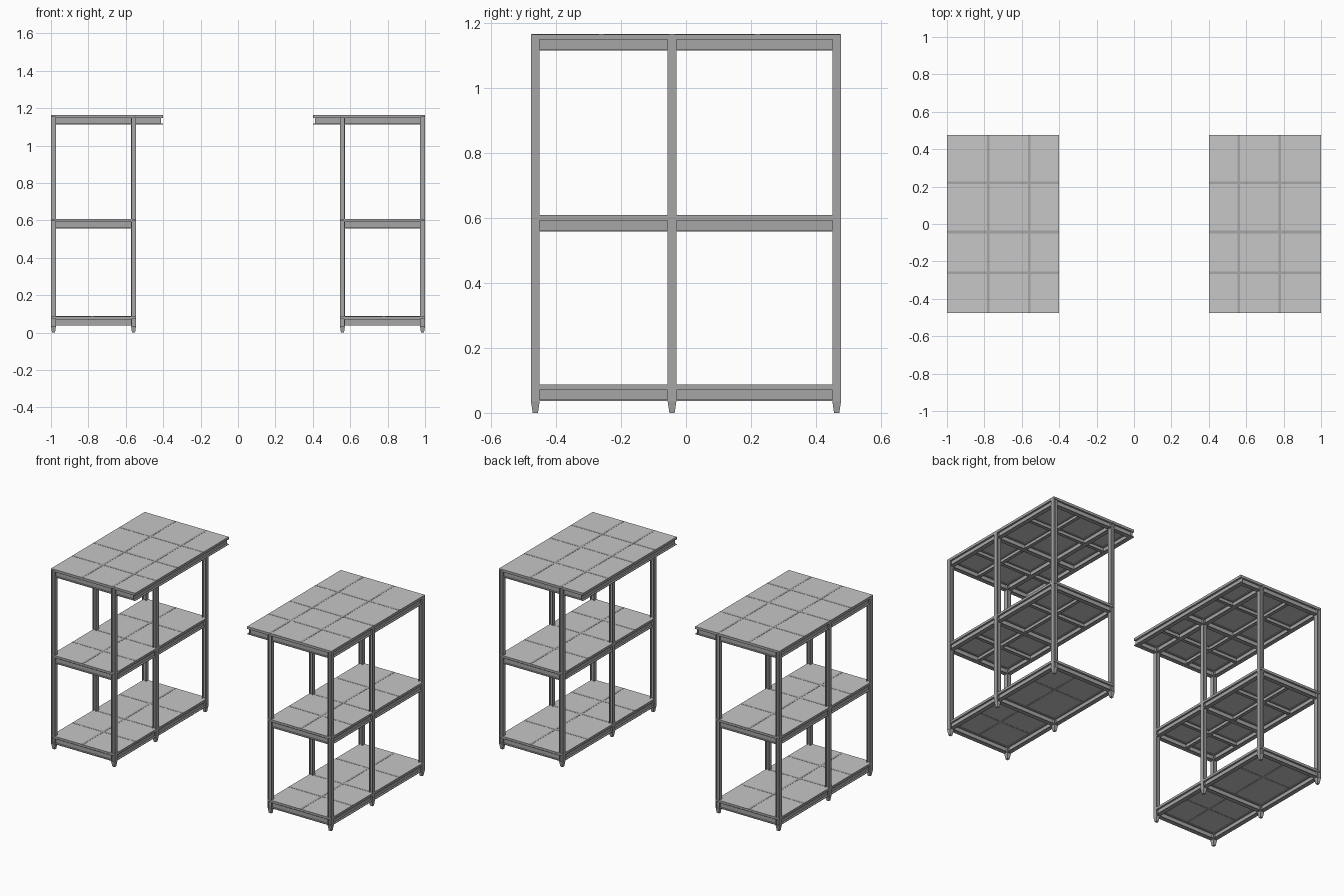
import bpy, bmesh
from mathutils import Vector

cube = bpy.data.objects.get("Cube")
if cube:
    bpy.data.objects.remove(cube, do_unlink=True)


def material(name, value):
    m = bpy.data.materials.new(name)
    m.use_nodes = True
    colour = (value, value, value, 1)
    m.diffuse_color = colour
    m.node_tree.nodes["Principled BSDF"].inputs["Base Color"].default_value = colour
    return m


steel = material("grey steel", 0.38)
panel = material("light floor panel", 0.57)

W = 0.027       # section width of posts and beams
FL = 0.004      # flange and web thickness
DEPTH = 0.038   # beam depth
SLAB = 0.012    # floor thickness


def finish(name, bm, *mats):
    bmesh.ops.recalc_face_normals(bm, faces=bm.faces)
    me = bpy.data.meshes.new(name)
    bm.to_mesh(me)
    bm.free()
    for m in mats:
        me.materials.append(m)
    ob = bpy.data.objects.new(name, me)
    bpy.context.collection.objects.link(ob)
    return ob


def box(bm, lo, hi):
    lo, hi = Vector(lo), Vector(hi)
    verts = bmesh.ops.create_cube(bm, size=1)["verts"]
    for v in verts:
        v.co = Vector(v.co[i] * (hi[i] - lo[i]) + (hi[i] + lo[i]) / 2 for i in range(3))
    return verts


def i_section(bm, start, end, side, up, width, depth):
    """Extrude an I profile, centred on the line from start to end."""
    start, end, side, up = map(Vector, (start, end, side, up))
    w, d, t = width / 2, depth / 2, FL / 2
    half = [(w, -d), (w, FL - d), (t, FL - d), (t, d - FL), (w, d - FL), (w, d)]
    outline = half + [(-a, -b) for a, b in half]
    face = bm.faces.new([bm.verts.new(start + side * a + up * b) for a, b in outline])
    ext = bmesh.ops.extrude_face_region(bm, geom=[face])["geom"]
    bmesh.ops.translate(bm, vec=end - start,
                        verts=[g for g in ext if isinstance(g, bmesh.types.BMVert)])


def beam_x(bm, x0, x1, y, top, width=W, depth=DEPTH):
    z = top - depth / 2
    i_section(bm, (x0, y, z), (x1, y, z), (0, 1, 0), (0, 0, 1), width, depth)


def beam_y(bm, x, y0, y1, top, width=W, depth=DEPTH):
    z = top - depth / 2
    i_section(bm, (x, y0, z), (x, y1, z), (1, 0, 0), (0, 0, 1), width, depth)


OUTER, INNER, EDGE = 0.9865, 0.5585, 0.4135   # post rows and overhang line
ROWS = (-0.4635, -0.043, 0.4635)              # post positions along the rack
SEAMS_X = (0.78, 0.56)
SEAMS_Y = (-0.26, -0.043, 0.22)
LEVELS = {"bottom": 0.075, "middle": 0.596, "top": 1.152}


def build_rack(side, s):
    # Posts with tapered feet
    posts, feet = bmesh.new(), bmesh.new()
    for x in (OUTER, INNER):
        for y in ROWS:
            i_section(posts, (s * x, y, 0.035), (s * x, y, LEVELS["top"]),
                      (0, 1, 0), (1, 0, 0), W, W)
            h = W / 2
            for v in box(feet, (s * x - h, y - h, 0), (s * x + h, y + h, 0.036)):
                if v.co.z < 0.01:
                    v.co.x = s * x + (v.co.x - s * x) * 0.6
                    v.co.y = y + (v.co.y - y) * 0.6
    finish(side + "_posts", posts, steel)
    finish(side + "_feet", feet, steel)

    for level, top in LEVELS.items():
        is_top = level == "top"
        reach = EDGE if is_top else INNER
        h = W / 2

        # Main beams between the posts
        bm = bmesh.new()
        for y in ROWS:
            beam_x(bm, s * (OUTER - h), s * (INNER + h), y, top)
            if is_top:
                beam_x(bm, s * (INNER - h), s * EDGE, y, top)
        for x in (OUTER, INNER):
            for a, b in zip(ROWS, ROWS[1:]):
                beam_y(bm, s * x, a + h, b - h, top)
        if is_top:
            beam_y(bm, s * EDGE, ROWS[0] - h, ROWS[-1] + h, top)
        finish(side + "_" + level + "_beams", bm, steel)

        # Secondary joists under the upper floors
        if level != "bottom":
            bm = bmesh.new()
            for y in (SEAMS_Y[0], SEAMS_Y[-1]):
                beam_x(bm, s * OUTER, s * reach, y, top, 0.02, 0.03)
            beam_y(bm, s * SEAMS_X[0], ROWS[0], ROWS[-1], top, 0.02, 0.03)
            finish(side + "_" + level + "_joists", bm, steel)

        # Floor slab with steel edges
        x0, x1 = sorted((s * (OUTER + h), s * (reach - h)))
        y0, y1 = ROWS[0] - h, ROWS[-1] + h
        inset = 0 if is_top else 0.001
        bm = bmesh.new()
        box(bm, (x0 + inset, y0 + inset, top), (x1 - inset, y1 - inset, top + SLAB))
        slab = finish(side + "_" + level + "_floor", bm, panel, steel)
        for f in slab.data.polygons:
            f.material_index = 0 if abs(f.normal.z) > 0.5 else 1

        # Seam strips between the floor panels
        bm = bmesh.new()
        t, lift = 0.007, 0.001
        for x in SEAMS_X if is_top else SEAMS_X[:1]:
            box(bm, (s * x - t, y0 + 0.002, top - lift),
                (s * x + t, y1 - 0.002, top + SLAB + lift))
        for y in SEAMS_Y:
            box(bm, (x0 + 0.002, y - t, top - lift),
                (x1 - 0.002, y + t, top + SLAB + lift * 0.9))
        finish(side + "_" + level + "_seams", bm, steel)


build_rack("left", 1)
build_rack("right", -1)
